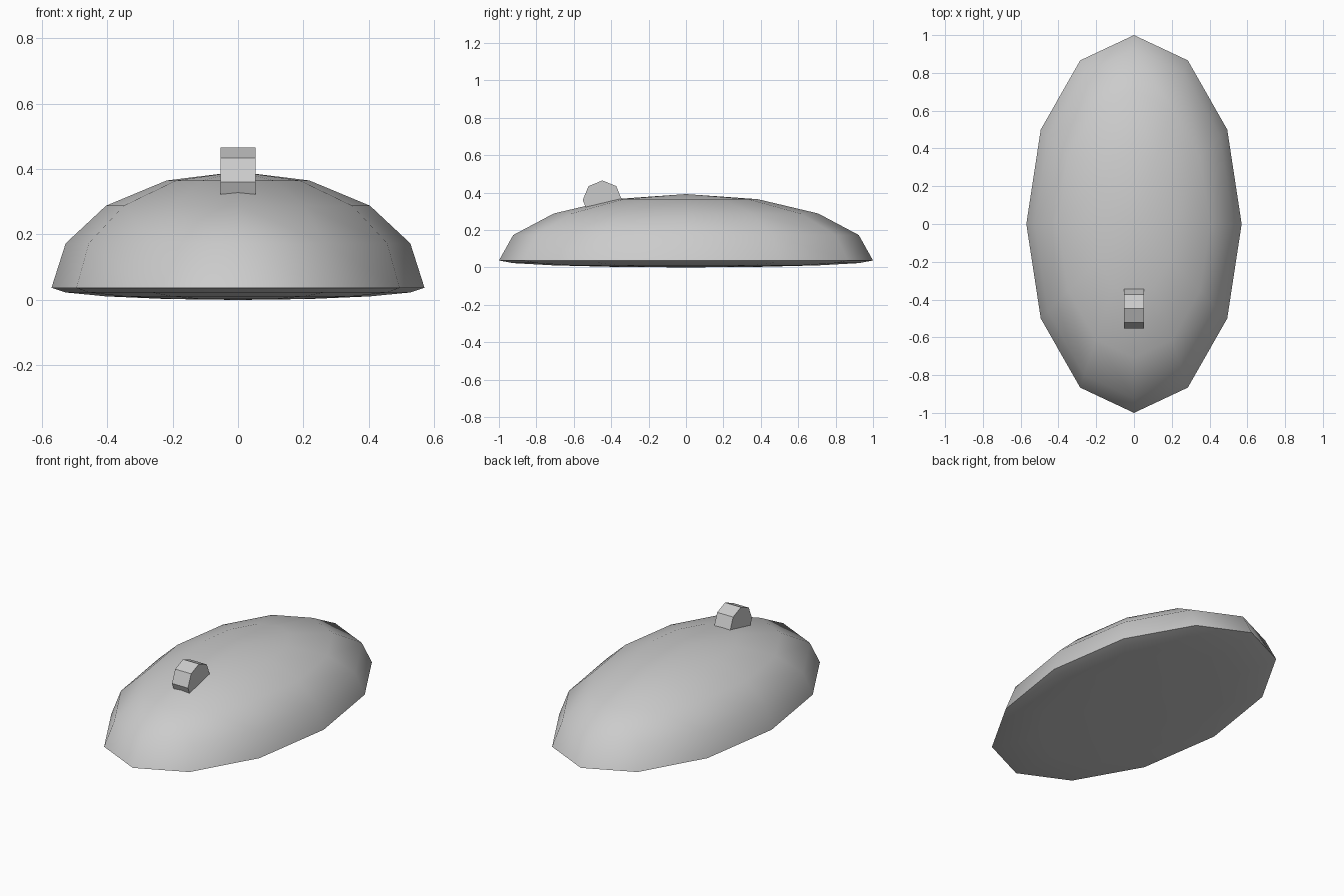
import bpy, math

cube = bpy.data.objects.get("Cube")
if cube:
    bpy.data.objects.remove(cube, do_unlink=True)

grey = bpy.data.materials.new("plain grey")
grey.use_nodes = True
colour = (0.6, 0.6, 0.6, 1)
grey.diffuse_color = colour
grey.node_tree.nodes["Principled BSDF"].inputs["Base Color"].default_value = colour

RIM = 0.037      # height of the widest ring
DOME = 0.355     # rise of the dome above the rim

# Domed shell: a low-poly sphere, stretched, with a nearly flat underside
bpy.ops.mesh.primitive_uv_sphere_add(segments=12, ring_count=8, radius=1)
shell = bpy.context.object
shell.name = "domed_shell"
for v in shell.data.vertices:
    v.co.x *= 0.57
    v.co.z = RIM + v.co.z * (DOME if v.co.z > 0 else RIM)
shell.data.materials.append(grey)
bpy.ops.object.shade_smooth_by_angle(angle=math.radians(60))

# Small eight-sided knob lying across the shell near the front
bpy.ops.mesh.primitive_cylinder_add(vertices=8, radius=0.105, depth=0.106,
                                    location=(0, -0.447, 0.36),
                                    rotation=(0, math.pi / 2, 0))
knob = bpy.context.object
knob.name = "top_knob"
knob.data.materials.append(grey)
